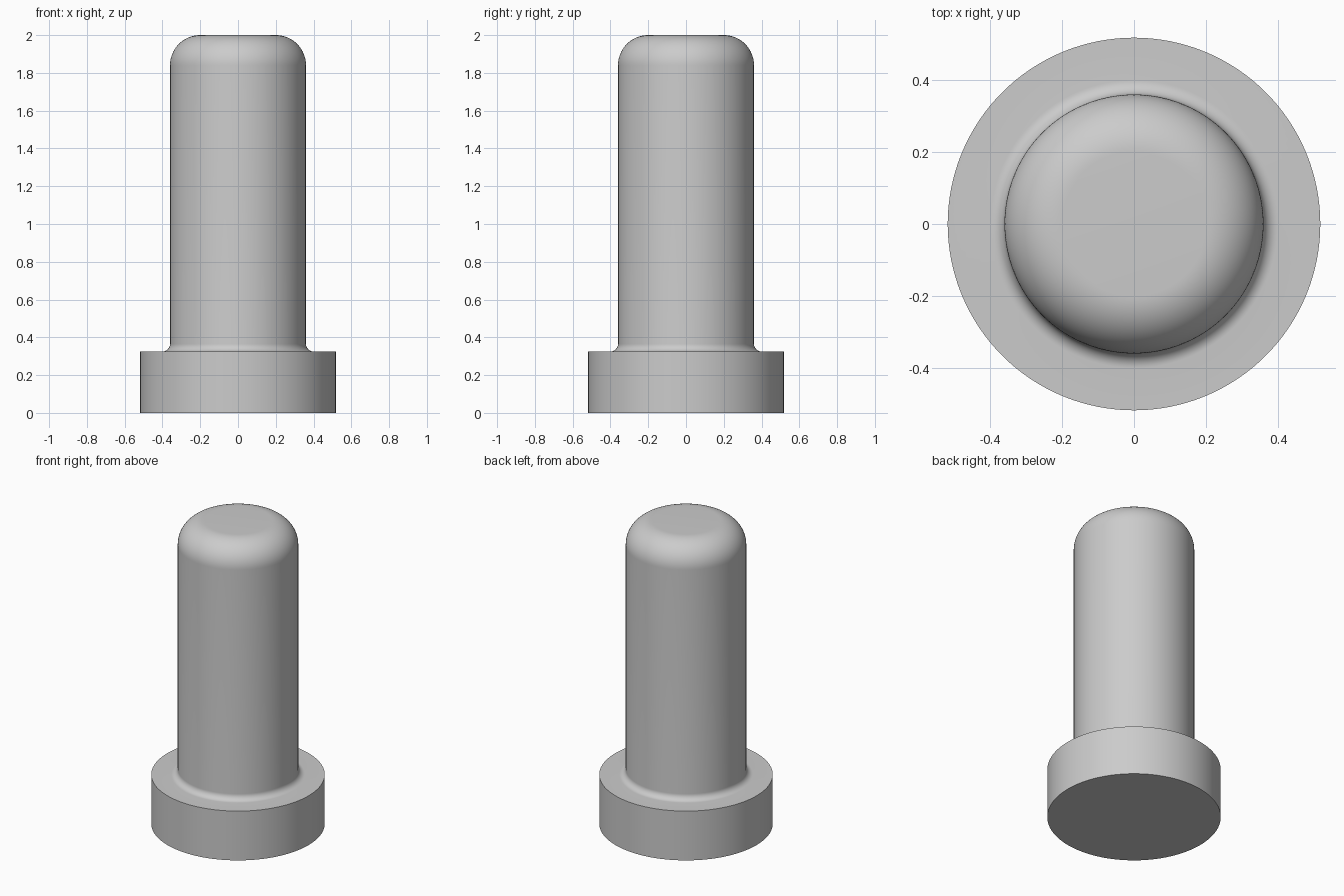
import bpy
import bmesh
from math import cos, sin, pi, radians
from mathutils import Vector

cube = bpy.data.objects.get("Cube")
if cube:
    bpy.data.objects.remove(cube, do_unlink=True)

SEGMENTS = 128
FLANGE_R, FLANGE_H = 0.518, 0.325
SHAFT_R, HEIGHT = 0.36, 2.0
FILLET, ROUND = 0.04, 0.16

grey = bpy.data.materials.new("plain grey")
grey.use_nodes = True
colour = (0.6, 0.6, 0.6, 1)
grey.diffuse_color = colour
grey.node_tree.nodes["Principled BSDF"].inputs["Base Color"].default_value = colour


def arc(cx, cz, r, start, end, steps):
    """Points on a quarter arc in the radius/height plane."""
    angles = [start + (end - start) * i / steps for i in range(steps + 1)]
    return [(cx + r * cos(a), cz + r * sin(a)) for a in angles]


def lathe(name, profile):
    """Spin a radius/height profile round the z axis."""
    bm = bmesh.new()
    verts = [bm.verts.new(Vector((r, 0, z))) for r, z in profile]
    edges = [bm.edges.new(pair) for pair in zip(verts, verts[1:])]
    bmesh.ops.spin(bm, geom=verts + edges, cent=(0, 0, 0), axis=(0, 0, 1),
                   angle=2 * pi, steps=SEGMENTS, use_merge=True)
    bmesh.ops.remove_doubles(bm, verts=bm.verts, dist=1e-5)
    bmesh.ops.recalc_face_normals(bm, faces=bm.faces)
    mesh = bpy.data.meshes.new(name)
    bm.to_mesh(mesh)
    bm.free()
    mesh.materials.append(grey)
    obj = bpy.data.objects.new(name, mesh)
    bpy.context.collection.objects.link(obj)
    bpy.ops.object.select_all(action="DESELECT")
    obj.select_set(True)
    bpy.context.view_layer.objects.active = obj
    bpy.ops.object.shade_smooth_by_angle(angle=radians(30))
    return obj


# Flanged pin: flat disc, concave fillet, straight shaft, rounded end
profile = [(0, 0), (FLANGE_R, 0), (FLANGE_R, FLANGE_H)]
profile += arc(SHAFT_R + FILLET, FLANGE_H + FILLET, FILLET, 1.5 * pi, pi, 10)
profile += arc(SHAFT_R - ROUND, HEIGHT - ROUND, ROUND, 0, pi / 2, 20)
profile.append((0, HEIGHT))
lathe("flanged_pin", profile)
